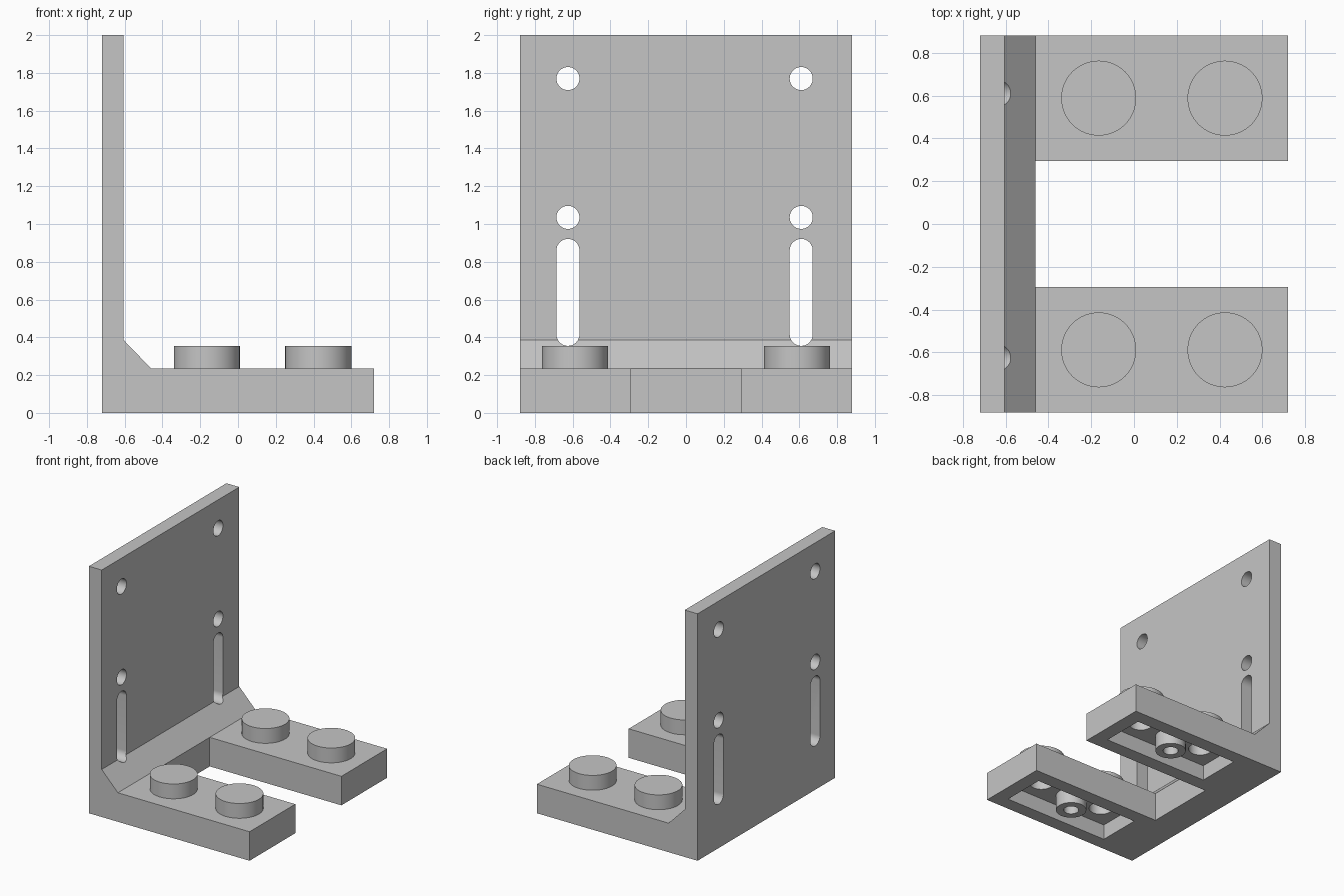
import bpy, bmesh, math
from mathutils import Vector

cube = bpy.data.objects.get("Cube")
if cube:
    bpy.data.objects.remove(cube, do_unlink=True)

grey = bpy.data.materials.new("light_grey_plastic")
grey.use_nodes = True
grey.diffuse_color = (0.56, 0.56, 0.56, 1)
grey.node_tree.nodes["Principled BSDF"].inputs["Base Color"].default_value = (0.56, 0.56, 0.56, 1)

HALF_X, HALF_Y = 0.72, 0.88
PLATE_TOP, POCKET_TOP = 0.235, 0.125
WALL_X, ROOT_X = -0.605, -0.46
ARM_Y = 0.588
STUD_X = (-0.165, 0.425)
POST_X = 0.13


def make_object(name, bm):
    bmesh.ops.recalc_face_normals(bm, faces=bm.faces)
    mesh = bpy.data.meshes.new(name)
    bm.to_mesh(mesh)
    bm.free()
    mesh.materials.append(grey)
    obj = bpy.data.objects.new(name, mesh)
    bpy.context.collection.objects.link(obj)
    return obj


def prism(name, points, direction):
    """Extrude a closed outline of 3D points along a direction."""
    bm = bmesh.new()
    face = bm.faces.new([bm.verts.new(p) for p in points])
    result = bmesh.ops.extrude_face_region(bm, geom=[face], use_keep_orig=True)
    verts = [v for v in result["geom"] if isinstance(v, bmesh.types.BMVert)]
    bmesh.ops.translate(bm, verts=verts, vec=Vector(direction))
    return make_object(name, bm)


def box(name, x0, x1, y0, y1, z0, z1):
    outline = [(x0, y0, z0), (x1, y0, z0), (x1, y1, z0), (x0, y1, z0)]
    return prism(name, outline, (0, 0, z1 - z0))


def lathe(name, profile, x, y, closed=False):
    """Spin a radius/height profile around a vertical axis."""
    bm = bmesh.new()
    verts = [bm.verts.new((r, 0, z)) for r, z in profile]
    edges = [bm.edges.new(pair) for pair in zip(verts, verts[1:])]
    if closed:
        edges.append(bm.edges.new((verts[-1], verts[0])))
    bmesh.ops.spin(bm, geom=verts + edges, cent=(0, 0, 0), axis=(0, 0, 1),
                   angle=math.tau, steps=64, use_duplicate=False)
    bmesh.ops.remove_doubles(bm, verts=bm.verts, dist=0.0001)
    bmesh.ops.translate(bm, verts=bm.verts, vec=(x, y, 0))
    return make_object(name, bm)


def slot(name, y, z0, z1, r):
    """Round-ended cutter running through the wall."""
    n = 24
    points = []
    for centre, start in ((z1, 0), (z0, math.pi)):
        for i in range(n + 1):
            a = start + math.pi * i / n
            points.append((-1, y + r * math.cos(a), centre + r * math.sin(a)))
    return prism(name, points, (0.9, 0, 0))


def cylinder_cutter(name, y, z, r):
    n = 48
    ring = [(-1, y + r * math.cos(math.tau * i / n), z + r * math.sin(math.tau * i / n))
            for i in range(n)]
    return prism(name, ring, (0.9, 0, 0))


def smooth(obj):
    bpy.ops.object.select_all(action="DESELECT")
    obj.select_set(True)
    bpy.context.view_layer.objects.active = obj
    bpy.ops.object.shade_smooth_by_angle(angle=math.radians(30))


def cut(target, cutter):
    bpy.context.view_layer.objects.active = target
    mod = target.modifiers.new("cut", "BOOLEAN")
    mod.operation = "DIFFERENCE"
    mod.solver = "EXACT"
    mod.object = cutter
    bpy.ops.object.modifier_apply(modifier=mod.name)
    bpy.data.objects.remove(cutter, do_unlink=True)


# Angled bracket: wall, chamfered corner and base in one profile
section = [(-HALF_X, 0), (HALF_X, 0), (HALF_X, PLATE_TOP), (ROOT_X, PLATE_TOP),
           (WALL_X, 0.385), (WALL_X, 2), (-HALF_X, 2)]
bracket = prism("bracket", [(x, -HALF_Y, z) for x, z in section], (0, 2 * HALF_Y, 0))

# Gap that splits the base into two arms
cut(bracket, box("gap_cutter", ROOT_X, 1, -0.295, 0.295, -0.5, 0.5 - 0.2))

# Screw holes and adjustment slots in the wall
for y in (-0.625, 0.61):
    for z in (1.77, 1.035):
        cut(bracket, cylinder_cutter("hole_cutter", y, z, 0.061))
    cut(bracket, slot("slot_cutter", y, 0.416, 0.86, 0.061))

# Arms: hollow underside with openings into the studs, studs and centre post
for side, y in (("right", -ARM_Y), ("left", ARM_Y)):
    cut(bracket, box("pocket_cutter", POST_X - 0.475, POST_X + 0.475,
                     y - 0.18, y + 0.18, -0.1, POCKET_TOP))
    for i, x in enumerate(STUD_X):
        bore = [(0, 0.05), (0.09, 0.05), (0.09, 0.27), (0, 0.27)]
        cut(bracket, lathe("bore_cutter", bore, x, y))
        stud = [(0.09, PLATE_TOP), (0.175, PLATE_TOP), (0.175, 0.355),
                (0, 0.355), (0, 0.3), (0.09, 0.3)]
        smooth(lathe(f"{side}_stud_{i + 1}", stud, x, y, closed=True))
    post = [(0.057, 0), (0.115, 0), (0.115, POCKET_TOP), (0.057, POCKET_TOP)]
    smooth(lathe(f"{side}_post", post, POST_X, y, closed=True))

smooth(bracket)
